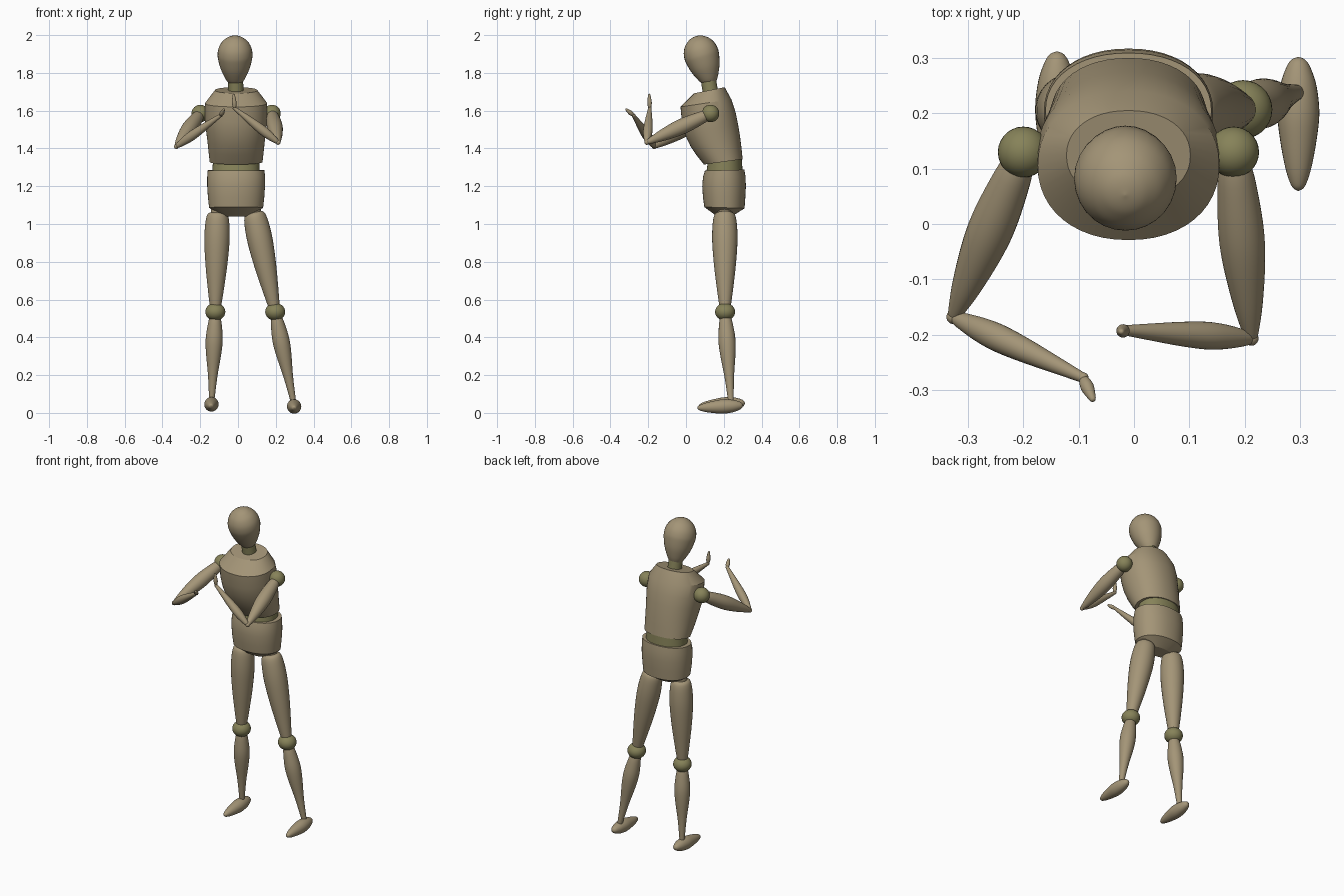
import bpy, math
from mathutils import Vector

if "Cube" in bpy.data.objects:
    bpy.data.objects.remove(bpy.data.objects["Cube"])


def material(name, color):
    m = bpy.data.materials.new(name)
    m.diffuse_color = (*color, 1)
    m.use_nodes = True
    m.node_tree.nodes["Principled BSDF"].inputs["Base Color"].default_value = m.diffuse_color
    return m


WOOD = material("wood", (0.37, 0.30, 0.185))
JOINT = material("joint", (0.24, 0.225, 0.10))
CX = -0.01  # body axis


def skin(name, rings, mat, angle=35):
    """Join equal-sized rings of points into a closed, capped surface."""
    n = len(rings[0])
    verts = [v for r in rings for v in r]
    faces = [(k * n + i, k * n + (i + 1) % n, (k + 1) * n + (i + 1) % n, (k + 1) * n + i)
             for k in range(len(rings) - 1) for i in range(n)]
    faces.append(tuple(reversed(range(n))))
    faces.append(tuple(range((len(rings) - 1) * n, len(rings) * n)))
    mesh = bpy.data.meshes.new(name)
    mesh.from_pydata(verts, [], faces)
    mesh.materials.append(mat)
    ob = bpy.data.objects.new(name, mesh)
    bpy.context.collection.objects.link(ob)
    bpy.ops.object.select_all(action='DESELECT')
    ob.select_set(True)
    bpy.context.view_layer.objects.active = ob
    bpy.ops.object.shade_smooth_by_angle(angle=math.radians(angle))
    return ob


def loft(name, sections, mat, n=48, power=2.15):
    """Sections: front y, front z, back y, back z, half width."""
    rings = []
    for fy, fz, by, bz, rx in sections:
        ring = []
        for i in range(n):
            a = 2 * math.pi * i / n
            c, s = math.cos(a), math.sin(a)
            c = math.copysign(abs(c) ** (2 / power), c)
            s = math.copysign(abs(s) ** (2 / power), s)
            t = (s + 1) / 2
            ring.append((CX + rx * c, fy + (by - fy) * t, fz + (bz - fz) * t))
        rings.append(ring)
    return skin(name, rings, mat, 25)


def smooth_profile(pts, steps=4):
    """Catmull-Rom refinement of (t, radius) points."""
    out = []
    for i in range(len(pts) - 1):
        p = [Vector(pts[max(0, min(len(pts) - 1, i + k))]) for k in (-1, 0, 1, 2)]
        for s in range(steps):
            u = s / steps
            v = 0.5 * (2 * p[1] + (p[2] - p[0]) * u
                       + (2 * p[0] - 5 * p[1] + 4 * p[2] - p[3]) * u * u
                       + (3 * p[1] - p[0] - 3 * p[2] + p[3]) * u ** 3)
            out.append((v.x, max(v.y, 0.001)))
    out.append((pts[-1][0], max(pts[-1][1], 0.001)))
    return out


def turned(name, p, q, profile, mat, n=28):
    """Turned part along the axis p-q with a (t, radius) profile."""
    p, q = Vector(p), Vector(q)
    rot = Vector((0, 0, 1)).rotation_difference(q - p)
    rings = [[p.lerp(q, t) + rot @ Vector((r * math.cos(2 * math.pi * i / n),
                                           r * math.sin(2 * math.pi * i / n), 0))
              for i in range(n)] for t, r in smooth_profile(profile)]
    return skin(name, rings, mat, 50)


def ball(name, loc, r, mat, squash=1.0):
    bpy.ops.mesh.primitive_uv_sphere_add(segments=28, ring_count=16, radius=r, location=loc)
    ob = bpy.context.object
    ob.name = name
    ob.scale.z = squash
    ob.data.materials.append(mat)
    bpy.ops.object.shade_smooth()


# Trunk
loft("chest", [(0.095, 1.315, 0.300, 1.343, 0.140),
               (0.055, 1.365, 0.294, 1.400, 0.146),
               (0.022, 1.415, 0.286, 1.465, 0.152),
               (-0.006, 1.475, 0.275, 1.530, 0.160),
               (-0.022, 1.540, 0.263, 1.590, 0.166),
               (-0.029, 1.620, 0.240, 1.660, 0.164),
               (0.043, 1.692, 0.205, 1.724, 0.112)], WOOD)
loft("waist", [(0.107, 1.270, 0.300, 1.275, 0.125),
               (0.115, 1.325, 0.295, 1.350, 0.123)], JOINT)
loft("pelvis", [(0.165, 1.040, 0.250, 1.045, 0.080),
                (0.097, 1.090, 0.310, 1.083, 0.143),
                (0.090, 1.140, 0.314, 1.140, 0.149),
                (0.086, 1.200, 0.317, 1.200, 0.153),
                (0.090, 1.250, 0.315, 1.250, 0.153),
                (0.100, 1.282, 0.309, 1.288, 0.150)], WOOD)

# Neck and egg-shaped head
turned("neck", (CX, 0.132, 1.68), (-0.014, 0.117, 1.775), [(0, 0.041), (1, 0.040)], JOINT)
turned("head", (-0.015, 0.126, 1.750), (-0.016, 0.052, 1.995),
       [(0, 0.038), (0.1, 0.054), (0.3, 0.077), (0.5, 0.090), (0.62, 0.0925),
        (0.75, 0.086), (0.87, 0.068), (0.95, 0.043), (0.985, 0.023), (1, 0)], WOOD)

THIGH = [(0, 0.034), (0.025, 0.054), (0.12, 0.064), (0.3, 0.067), (0.55, 0.058),
         (0.8, 0.043), (0.97, 0.031), (1, 0.027)]
CALF = [(0, 0.030), (0.08, 0.037), (0.25, 0.045), (0.42, 0.041), (0.7, 0.025), (1, 0.014)]
FOOT = [(0, 0), (0.02, 0.012), (0.08, 0.022), (0.22, 0.033), (0.42, 0.038), (0.62, 0.033),
        (0.82, 0.024), (0.94, 0.015), (0.985, 0.008), (1, 0)]
UPPER_ARM = [(0, 0.027), (0.1, 0.034), (0.35, 0.041), (0.55, 0.039), (0.8, 0.027),
             (0.97, 0.014), (1, 0.010)]
FOREARM = [(0, 0.010), (0.06, 0.015), (0.2, 0.022), (0.35, 0.025), (0.55, 0.022),
           (0.8, 0.015), (1, 0.009)]
HAND = [(0, 0.006), (0.15, 0.010), (0.4, 0.012), (0.7, 0.009), (0.95, 0.005), (1, 0)]

# Legs: hip, knee, ankle, heel, toe
legs = {"right": ((-0.108, 0.205, 1.062), (-0.120, 0.207, 0.535), (-0.139, 0.238, 0.065),
                  (-0.139, 0.312, 0.052), (-0.143, 0.068, 0.036)),
        "left": ((0.085, 0.205, 1.062), (0.197, 0.207, 0.535), (0.294, 0.238, 0.055),
                 (0.297, 0.302, 0.040), (0.297, 0.060, 0.026))}
for side, (hip, knee, ankle, heel, toe) in legs.items():
    hip, knee, ankle = Vector(hip), Vector(knee), Vector(ankle)
    up = Vector((0, 0, 1))
    turned(side + "_hip_peg", hip - up * 0.03, hip + up * 0.03, [(0, 0.036), (1, 0.036)], WOOD)
    turned(side + "_thigh", hip, hip.lerp(knee, 0.96), THIGH, WOOD)
    ball(side + "_knee", knee, 0.053, JOINT, 0.88)
    turned(side + "_calf", knee.lerp(ankle, 0.07), ankle, CALF, WOOD)
    turned(side + "_foot", heel, toe, FOOT, WOOD)

# Arms: shoulder, elbow, wrist, fingertip
arms = {"right": ((-0.200, 0.130, 1.585), (-0.326, -0.168, 1.410),
                  (-0.092, -0.278, 1.575), (-0.073, -0.320, 1.610)),
        "left": ((0.180, 0.130, 1.585), (0.212, -0.207, 1.432),
                 (-0.018, -0.192, 1.612), (-0.023, -0.195, 1.690))}
for side, (shoulder, elbow, wrist, tip) in arms.items():
    shoulder, elbow = Vector(shoulder), Vector(elbow)
    ball(side + "_shoulder", shoulder, 0.046, JOINT)
    turned(side + "_upper_arm", shoulder.lerp(elbow, 0.06), elbow, UPPER_ARM, WOOD)
    ball(side + "_elbow", elbow, 0.013, WOOD)
    turned(side + "_forearm", elbow, wrist, FOREARM, WOOD)
    ball(side + "_wrist", wrist, 0.010, WOOD)
    turned(side + "_hand", wrist, tip, HAND, WOOD)
